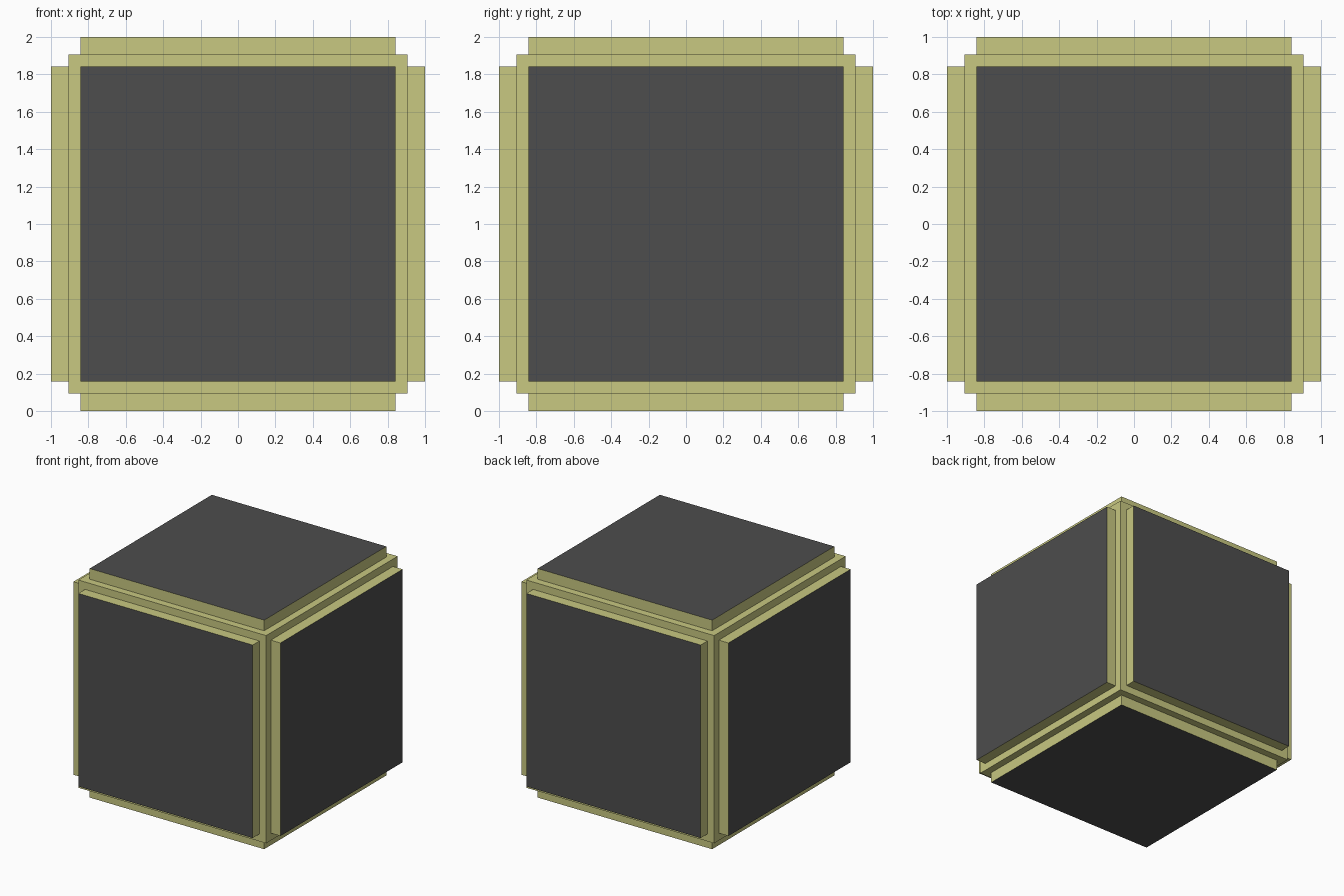
import bpy, bmesh
from mathutils import Matrix

if "Cube" in bpy.data.objects:
    bpy.data.objects.remove(bpy.data.objects["Cube"])

CORE = 0.907     # half size of the inner cube
PANEL = 0.816    # half size of each raised panel
OUTER = 1.0      # distance of the panel faces from the centre


def material(name, rgb):
    m = bpy.data.materials.new(name)
    m.diffuse_color = (*rgb, 1)
    m.use_nodes = True
    m.node_tree.nodes["Principled BSDF"].inputs["Base Color"].default_value = m.diffuse_color
    return m


# Cube body
bm = bmesh.new()
bmesh.ops.create_cube(bm, size=2 * CORE, matrix=Matrix.Translation((0, 0, OUTER)))
panels = bm.faces[:]

# Inset every side, leaving a narrow frame
bmesh.ops.inset_individual(bm, faces=panels, thickness=CORE - PANEL, depth=0)

# Raise the panels and give their faces the dark colour
for face in bmesh.ops.extrude_discrete_faces(bm, faces=panels)["faces"]:
    face.normal_update()
    bmesh.ops.translate(bm, verts=face.verts[:], vec=face.normal * (OUTER - CORE))
    face.material_index = 1

bm.normal_update()
mesh = bpy.data.meshes.new("panelled_cube")
bm.to_mesh(mesh)
bm.free()
mesh.materials.append(material("khaki_frame", (0.58, 0.58, 0.22)))
mesh.materials.append(material("dark_panel", (0.075, 0.075, 0.075)))
bpy.context.collection.objects.link(bpy.data.objects.new("panelled_cube", mesh))
